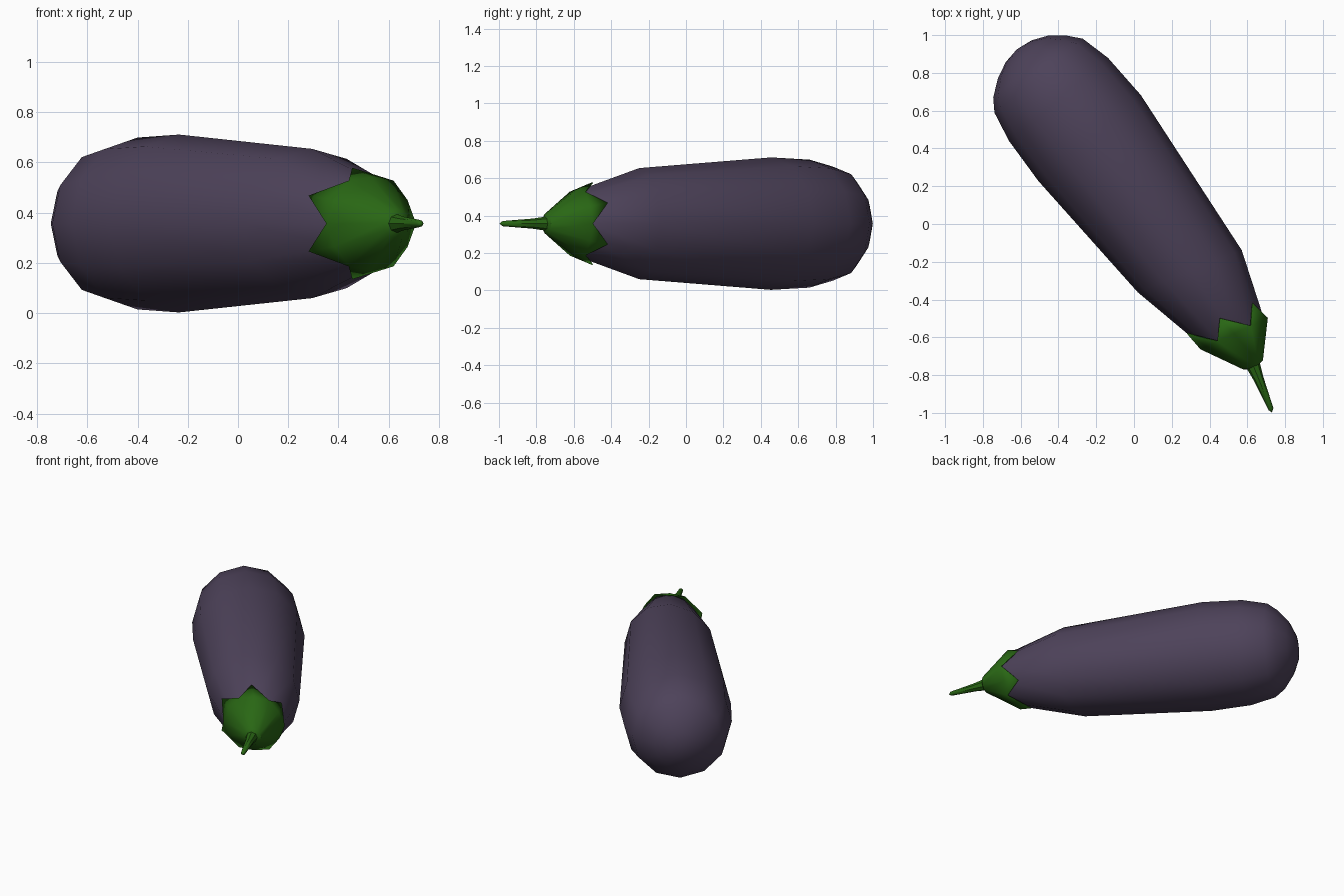
import bpy, bmesh
from math import radians, cos, sin, pi
from mathutils import Vector

if "Cube" in bpy.data.objects:
    bpy.data.objects.remove(bpy.data.objects["Cube"], do_unlink=True)

AXIS_Z = 0.357


def material(name, rgb):
    m = bpy.data.materials.new(name)
    m.use_nodes = True
    m.diffuse_color = (*rgb, 1)
    bsdf = m.node_tree.nodes["Principled BSDF"]
    bsdf.inputs["Base Color"].default_value = (*rgb, 1)
    bsdf.inputs["Roughness"].default_value = 0.7
    return m


purple = material("aubergine_purple", (0.075, 0.055, 0.102))
green = material("leaf_green", (0.022, 0.135, 0.007))


def ring(bm, x, y, radius, turn, sides=12, valley_radius=None):
    """Upright ring of vertices whose sideways direction is turned about z."""
    side = Vector((cos(radians(turn)), sin(radians(turn)), 0))
    verts = []
    for i in range(sides):
        a = 2 * pi * i / sides
        r = valley_radius if valley_radius and i % 2 == 0 else radius
        verts.append(bm.verts.new(Vector((x, y, AXIS_Z)) + side * r * cos(a)
                                  + Vector((0, 0, r * sin(a)))))
    return verts


def bridge(bm, a, b):
    n = len(a)
    for i in range(n):
        j = (i + 1) % n
        bm.faces.new((a[i], a[j], b[j], b[i]))


def fan(bm, loop, x, y):
    tip = bm.verts.new((x, y, AXIS_Z))
    n = len(loop)
    for i in range(n):
        bm.faces.new((loop[i], loop[(i + 1) % n], tip))


def finish(bm, name, mat, angle):
    bmesh.ops.recalc_face_normals(bm, faces=bm.faces)
    mesh = bpy.data.meshes.new(name)
    bm.to_mesh(mesh)
    bm.free()
    mesh.materials.append(mat)
    ob = bpy.data.objects.new(name, mesh)
    bpy.context.collection.objects.link(ob)
    bpy.ops.object.select_all(action='DESELECT')
    ob.select_set(True)
    bpy.context.view_layer.objects.active = ob
    bpy.ops.object.shade_smooth_by_angle(angle=radians(angle))
    return ob


def loft(name, mat, sections, start, end, sides, angle=40):
    bm = bmesh.new()
    rings = [ring(bm, *s, sides=sides) for s in sections]
    for a, b in zip(rings, rings[1:]):
        bridge(bm, a, b)
    fan(bm, rings[0], *start)
    fan(bm, rings[-1], *end)
    return finish(bm, name, mat, angle)


# Fruit body: rings of (x, y, radius, turn) from the round end to the stem end
loft("fruit_body", purple, [
    (-0.61, 0.915, 0.09, 40),
    (-0.585, 0.885, 0.177, 40),
    (-0.55, 0.833, 0.255, 40),
    (-0.505, 0.785, 0.305, 40),
    (-0.40, 0.66, 0.342, 40),
    (-0.235, 0.455, 0.354, 40),
    (0.295, -0.25, 0.297, 22),
    (0.53, -0.58, 0.176, 25),
    (0.625, -0.735, 0.045, 25),
], (-0.62, 0.925), (0.635, -0.75), 12)

# Calyx: six pointed leaves joined in a cap around the stem
bm = bmesh.new()
base = ring(bm, 0.63, -0.745, 0.058, 25)
middle = ring(bm, 0.53, -0.58, 0.185, 25, valley_radius=0.197)
tips = ring(bm, 0.455, -0.50, 0.222, 25)
bridge(bm, base, middle)
fan(bm, base, 0.64, -0.77)
for i in range(1, 12, 2):
    for j in (i - 1, (i + 1) % 12):
        bm.faces.new((middle[i], middle[j], tips[i]))
for i in range(0, 12, 2):
    bm.verts.remove(tips[i])
calyx = finish(bm, "calyx", green, 35)
thickness = calyx.modifiers.new("thickness", 'SOLIDIFY')
thickness.thickness = 0.006
thickness.offset = -1

# Tapered stem
loft("stem", green, [
    (0.625, -0.735, 0.04, 22),
    (0.66, -0.82, 0.027, 22),
    (0.725, -0.98, 0.014, 22),
], (0.62, -0.725), (0.73, -0.998), 8)
